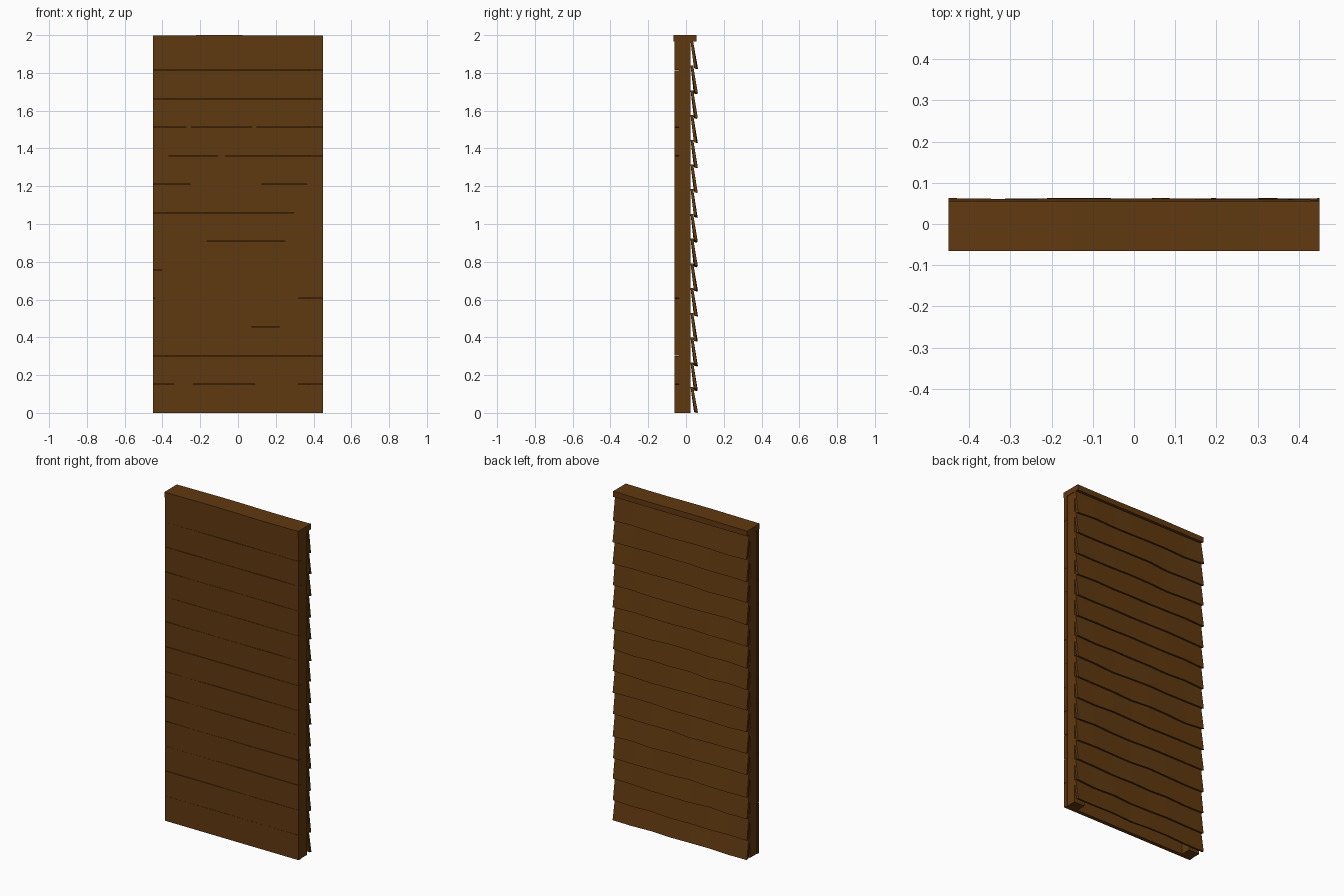
import bpy, bmesh, random

if "Cube" in bpy.data.objects:
    bpy.data.objects.remove(bpy.data.objects["Cube"])

random.seed(4)
wood = bpy.data.materials.new("dark brown wood")
wood.diffuse_color = (0.118, 0.041, 0.005, 1)
wood.use_nodes = True
wood.node_tree.nodes["Principled BSDF"].inputs["Base Color"].default_value = wood.diffuse_color
W = 0.45


def loft(name, profile, n=1, jitter=None):
    """Extrude a y-z profile along x in n segments; jitter(section) shifts points."""
    bm = bmesh.new()
    rings = []
    for i in range(n + 1):
        x = -W + 2 * W * i / n
        pts = [list(p) for p in profile]
        if jitter:
            jitter(pts)
        rings.append([bm.verts.new((x, y, z)) for y, z in pts])
    k = len(profile)
    for a, b in zip(rings, rings[1:]):
        for j in range(k):
            bm.faces.new((a[j], a[(j + 1) % k], b[(j + 1) % k], b[j]))
    bm.faces.new(rings[0])
    bm.faces.new(rings[-1])
    bmesh.ops.recalc_face_normals(bm, faces=bm.faces)
    me = bpy.data.meshes.new(name)
    bm.to_mesh(me)
    bm.free()
    me.materials.append(wood)
    ob = bpy.data.objects.new(name, me)
    bpy.context.collection.objects.link(ob)


def box(name, x0, x1, y0, y1, z0, z1):
    bpy.ops.mesh.primitive_cube_add(
        size=1, location=((x0 + x1) / 2, (y0 + y1) / 2, (z0 + z1) / 2))
    ob = bpy.context.object
    ob.name = name
    ob.scale = (x1 - x0, y1 - y0, z1 - z0)
    ob.data.materials.append(wood)


# Inner face: flush horizontal planks
pitch = 1.965 / 13
for i in range(13):
    z = i * pitch

    def warp(p, first=(i == 0)):
        if not first:
            d = random.uniform(0, 0.003)
            p[0][1] += d
            p[1][1] += d
    loft("inner_plank", [(-0.06, z), (-0.037, z), (-0.037, z + pitch), (-0.06, z + pitch)], 5, warp)

# Studs at both ends
for s in (-1, 1):
    x0, x1 = sorted((s * 0.375, s * 0.447))
    box("stud", x0, x1, -0.037, 0.024, 0, 1.966)

# Outer face: overlapping tilted clapboards with wavy lower edges
bottoms = [0.0] + [0.12 + 0.131 * i for i in range(14)]
tops = bottoms[1:] + [1.95]
for b, t in zip(bottoms, tops):
    def wave(p, first=(b == 0)):
        dz = random.uniform(0, 0.006) if first else random.uniform(-0.005, 0.005)
        dy = random.uniform(-0.001, 0.005)
        for q in (0, 1):
            p[q][1] += dz
            p[q][0] += dy
    loft("clapboard", [(0.042, b + 0.004), (0.058, b), (0.038, t + 0.016), (0.024, t + 0.016)], 7, wave)

# Cap rail


def cap_warp(p):
    d = random.uniform(-0.004, 0)
    p[2][1] += d
    p[3][1] += d


loft("cap_rail", [(-0.065, 1.965), (0.056, 1.965), (0.056, 2.0), (-0.065, 2.0)], 6, cap_warp)
